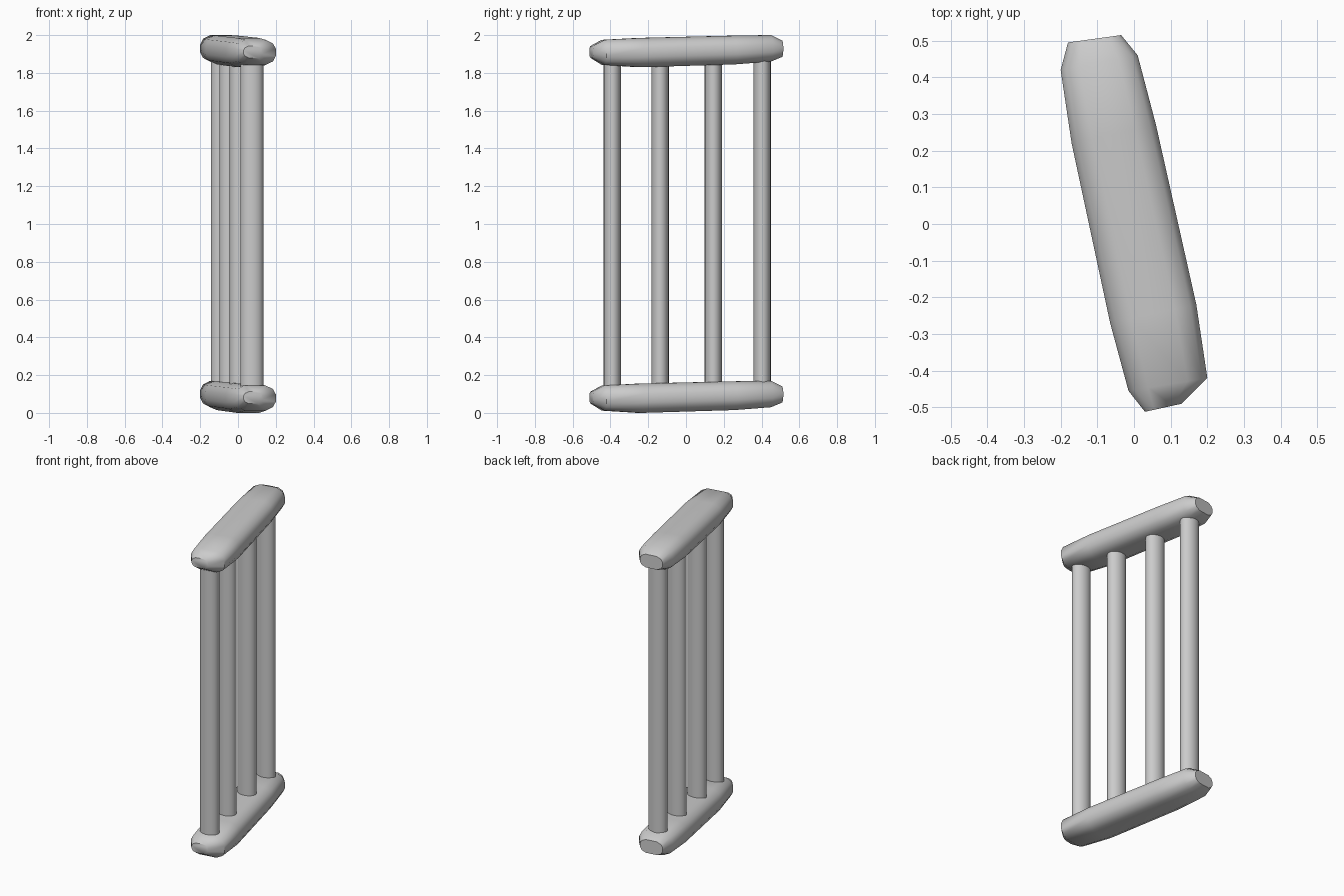
import bpy, bmesh

if "Cube" in bpy.data.objects:
    bpy.data.objects.remove(bpy.data.objects["Cube"])

# Rail stations from front to back: left xy, right xy, bottom z, top z
STATIONS = [
    (0.03, -0.512, 0.13, -0.49, 0.05, 0.112),
    (-0.015, -0.455, 0.20, -0.42, 0.012, 0.145),
    (-0.065, -0.27, 0.17, -0.22, 0.0, 0.155),
    (-0.17, 0.22, 0.06, 0.27, 0.015, 0.167),
    (-0.20, 0.42, 0.01, 0.46, 0.03, 0.17),
    (-0.18, 0.495, -0.035, 0.515, 0.055, 0.14),
]
# Rounded rail cross-section (across, up), each in -1..1
SECTION = [(-1, -.3), (-.86, -.72), (-.5, -1), (.5, -1), (.86, -.72), (1, -.3),
           (1, .3), (.86, .72), (.5, 1), (-.5, 1), (-.86, .72), (-1, .3)]


def smooth(obj, angle):
    bpy.ops.object.select_all(action='DESELECT')
    obj.select_set(True)
    bpy.context.view_layer.objects.active = obj
    bpy.ops.object.shade_smooth_by_angle(angle=angle)


def rail(name, base):
    bm = bmesh.new()
    rings = []
    for lx, ly, rx, ry, zb, zt in STATIONS:
        ring = []
        for u, v in SECTION:
            t, h = (u + 1) / 2, (v + 1) / 2
            ring.append(bm.verts.new((lx + (rx - lx) * t, ly + (ry - ly) * t,
                                      base + zb + (zt - zb) * h)))
        rings.append(ring)
    n = len(SECTION)
    for a, b in zip(rings, rings[1:]):
        for i in range(n):
            j = (i + 1) % n
            bm.faces.new((a[i], a[j], b[j], b[i]))
    bm.faces.new(rings[0])
    bm.faces.new(rings[-1])
    bmesh.ops.recalc_face_normals(bm, faces=bm.faces)
    mesh = bpy.data.meshes.new(name)
    bm.to_mesh(mesh)
    bm.free()
    obj = bpy.data.objects.new(name, mesh)
    bpy.context.collection.objects.link(obj)
    smooth(obj, 0.9)


# Upper and lower rails
rail("bottom_rail", 0.0)
rail("top_rail", 1.83)

# Four upright oval bars
for i, (x, y) in enumerate([(0.073, -0.39), (0.017, -0.137), (-0.038, 0.145), (-0.083, 0.403)]):
    bpy.ops.mesh.primitive_cylinder_add(vertices=20, radius=1, depth=1.8, location=(x, y, 1.0))
    bar = bpy.context.object
    bar.name = f"upright_bar_{i + 1}"
    bar.scale = (0.061, 0.046, 1)
    bpy.ops.object.transform_apply(location=False, rotation=False, scale=True)
    smooth(bar, 0.7)
